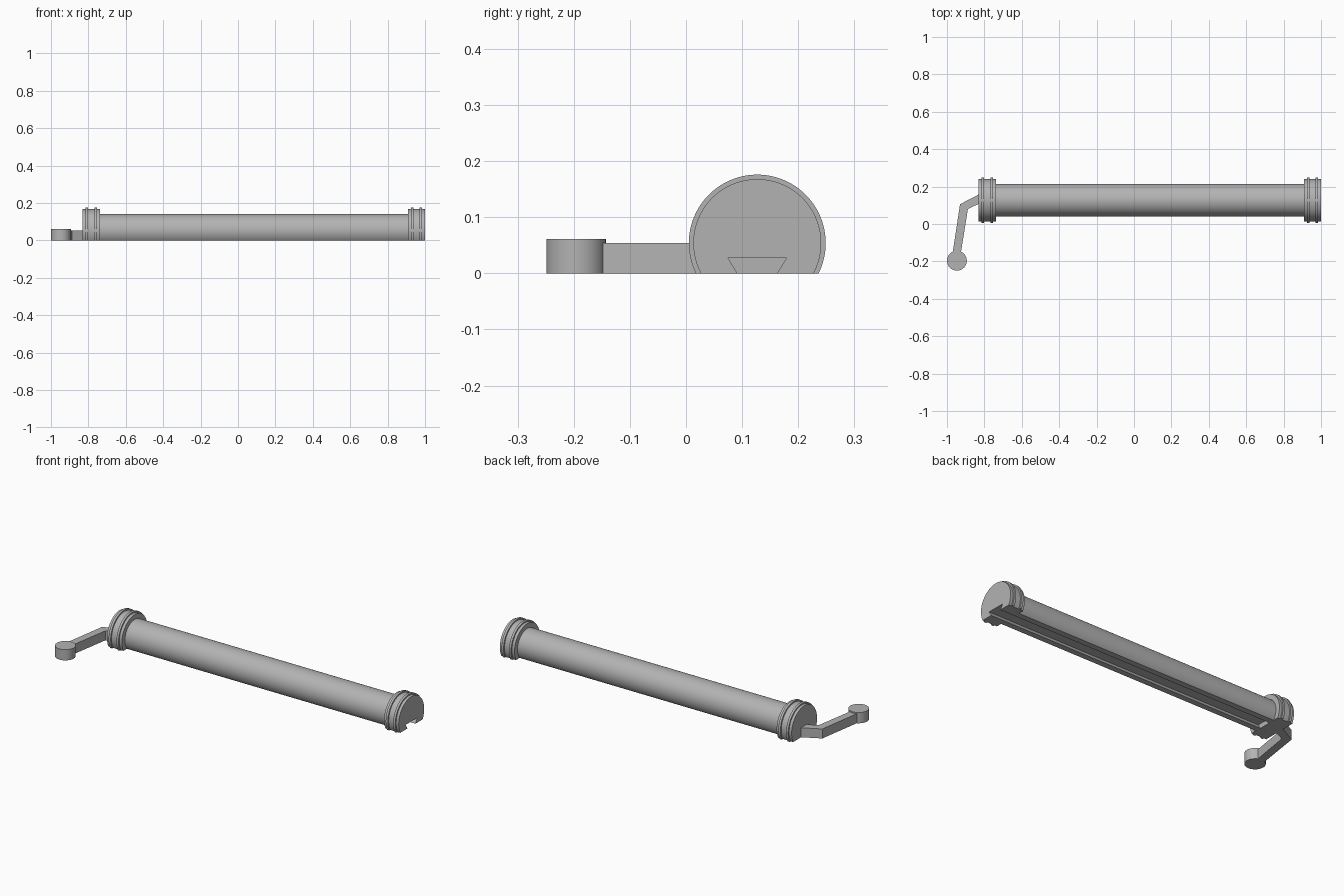
import bpy, bmesh, math
from mathutils import Vector

cube = bpy.data.objects.get("Cube")
if cube:
    bpy.data.objects.remove(cube, do_unlink=True)

AXIS_Y, AXIS_Z = 0.127, 0.054
TUBE_R, CAP_R, RIB_R = 0.087, 0.114, 0.122

grey = bpy.data.materials.new("plain grey")
grey.use_nodes = True
colour = (0.45, 0.45, 0.45, 1)
grey.diffuse_color = colour
grey.node_tree.nodes["Principled BSDF"].inputs["Base Color"].default_value = colour


def make(name, bm):
    bmesh.ops.recalc_face_normals(bm, faces=bm.faces)
    mesh = bpy.data.meshes.new(name)
    bm.to_mesh(mesh)
    bm.free()
    mesh.materials.append(grey)
    obj = bpy.data.objects.new(name, mesh)
    bpy.context.collection.objects.link(obj)
    return obj


def prism(name, outline, offset):
    """Extrude a closed outline of 3D points along an offset."""
    bm = bmesh.new()
    face = bm.faces.new([bm.verts.new(p) for p in outline])
    ext = bmesh.ops.extrude_face_region(bm, geom=[face], use_keep_orig=True)
    verts = [v for v in ext["geom"] if isinstance(v, bmesh.types.BMVert)]
    bmesh.ops.translate(bm, verts=verts, vec=Vector(offset))
    return make(name, bm)


def lathe(name, profile, sides=96):
    """Turn (x, radius) points about the roller axis, with flat ends."""
    bm = bmesh.new()
    rings = []
    for x, r in profile:
        angles = [2 * math.pi * i / sides for i in range(sides)]
        rings.append([bm.verts.new((x, AXIS_Y + r * math.sin(a), AXIS_Z + r * math.cos(a)))
                      for a in angles])
    for a, b in zip(rings, rings[1:]):
        for i in range(sides):
            j = (i + 1) % sides
            bm.faces.new((a[i], a[j], b[j], b[i]))
    bm.faces.new(rings[0])
    bm.faces.new(rings[-1])
    return make(name, bm)


def smooth(obj):
    bpy.ops.object.select_all(action="DESELECT")
    obj.select_set(True)
    bpy.context.view_layer.objects.active = obj
    bpy.ops.object.shade_smooth_by_angle(angle=math.radians(30))


def cap(start, end):
    """Stepped profile of an end cap with two raised ribs."""
    pts = [(start, CAP_R)]
    for rib in (start + 0.016, end - 0.029):
        pts += [(rib, CAP_R), (rib, RIB_R), (rib + 0.013, RIB_R), (rib + 0.013, CAP_R)]
    return pts + [(end, CAP_R)]


# Roller: tube with a ribbed cap at each end, turned in one piece
body = lathe("roller_tube_and_caps",
             cap(-0.832, -0.738) + [(-0.738, TUBE_R), (0.908, TUBE_R)] + cap(0.908, 1.0))

# Cutters: flat underside, and a dovetail slot open at the left end
below = prism("underside_cutter",
              [(-1.2, -1, 0), (1.2, -1, 0), (1.2, 1, 0), (-1.2, 1, 0)], (0, 0, -0.5))
slot = prism("slot_cutter",
             [(-0.74, AXIS_Y + y, z) for y, z in
              ((-0.029, -0.01), (0.029, -0.01), (0.052, 0.027), (-0.052, 0.027))], (2, 0, 0))
for cutter in (below, slot):
    cutter.hide_render = True
    cutter.hide_set(True)
    mod = body.modifiers.new(cutter.name, "BOOLEAN")
    mod.operation = "DIFFERENCE"
    mod.solver = "EXACT"
    mod.object = cutter

# Bake the cuts and drop the cutters
bpy.context.view_layer.update()
evaluated = body.evaluated_get(bpy.context.evaluated_depsgraph_get())
mesh = bpy.data.meshes.new_from_object(evaluated)
body.modifiers.clear()
body.data = mesh
for cutter in (below, slot):
    bpy.data.objects.remove(cutter, do_unlink=True)
smooth(body)

# Crank arm with one elbow
prism("crank_arm",
      [(x, y, 0) for x, y in ((-0.83, 0.158), (-0.93, 0.106), (-0.973, -0.175),
                              (-0.929, -0.175), (-0.888, 0.08), (-0.83, 0.108))],
      (0, 0, AXIS_Z))

# Round knob at the end of the crank
knob = prism("crank_knob",
             [(-0.947 + 0.053 * math.cos(math.tau * i / 64),
               -0.196 + 0.053 * math.sin(math.tau * i / 64), 0) for i in range(64)],
             (0, 0, 0.061))
smooth(knob)
